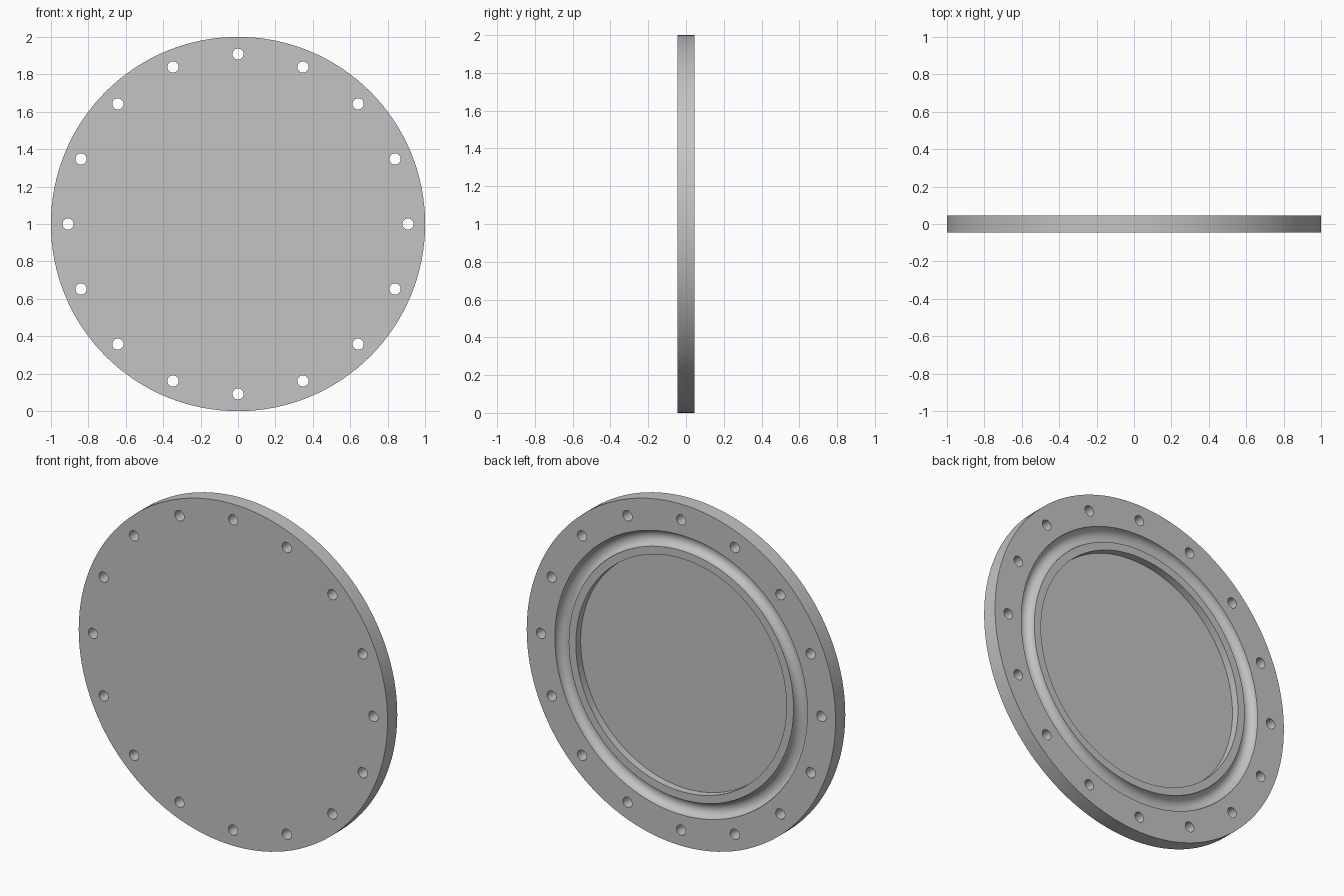
import bpy, bmesh, math
from mathutils import Matrix

if "Cube" in bpy.data.objects:
    bpy.data.objects.remove(bpy.data.objects["Cube"])

SEG = 128        # sides of the disc
H = 0.045        # half thickness
HOLES = 16

grey = bpy.data.materials.new("light_grey")
grey.diffuse_color = (0.55, 0.55, 0.55, 1)
grey.use_nodes = True
grey.node_tree.nodes["Principled BSDF"].inputs["Base Color"].default_value = grey.diffuse_color


def make_object(name, bm):
    bmesh.ops.recalc_face_normals(bm, faces=bm.faces)
    mesh = bpy.data.meshes.new(name)
    bm.to_mesh(mesh)
    bm.free()
    mesh.materials.append(grey)
    ob = bpy.data.objects.new(name, mesh)
    bpy.context.collection.objects.link(ob)
    return ob


# Profile (radius, y): front rim, back rim, round groove, raised lip, recess
groove_mid, groove_r, steps = 0.773, 0.045, 16
profile = [(1.0, -H), (1.0, H)]
for i in range(steps + 1):
    a = math.pi * i / steps
    profile.append((groove_mid + groove_r * math.cos(a), H - groove_r * math.sin(a)))
profile += [(0.682, H), (0.682, 0.0)]

# Cover plate: profile turned about the y axis, both ends capped
bm = bmesh.new()
rings = []
for r, y in profile:
    rings.append([bm.verts.new((r * math.cos(2 * math.pi * k / SEG), y,
                                1 + r * math.sin(2 * math.pi * k / SEG)))
                  for k in range(SEG)])
for a, b in zip(rings, rings[1:]):
    for k in range(SEG):
        n = (k + 1) % SEG
        bm.faces.new((a[k], a[n], b[n], b[k]))
bm.faces.new(rings[0])
bm.faces.new(rings[-1])
plate = make_object("cover_plate", bm)

# Bolt hole cutters around the rim
bm = bmesh.new()
for k in range(HOLES):
    t = 2 * math.pi * k / HOLES
    place = (Matrix.Translation((0.908 * math.cos(t), 0, 1 + 0.908 * math.sin(t)))
             @ Matrix.Rotation(math.pi / 2, 4, 'X'))
    bmesh.ops.create_cone(bm, cap_ends=True, segments=24, radius1=0.03,
                          radius2=0.03, depth=0.3, matrix=place)
cutter = make_object("bolt_hole_cutter", bm)
cutter.hide_render = True

# Drill the holes, then remove the cutter
mod = plate.modifiers.new("bolt_holes", 'BOOLEAN')
mod.operation = 'DIFFERENCE'
mod.solver = 'EXACT'
mod.object = cutter
bpy.context.view_layer.objects.active = plate
plate.select_set(True)
bpy.ops.object.modifier_apply(modifier=mod.name)
bpy.data.objects.remove(cutter)

bpy.ops.object.shade_smooth_by_angle(angle=math.radians(30))
